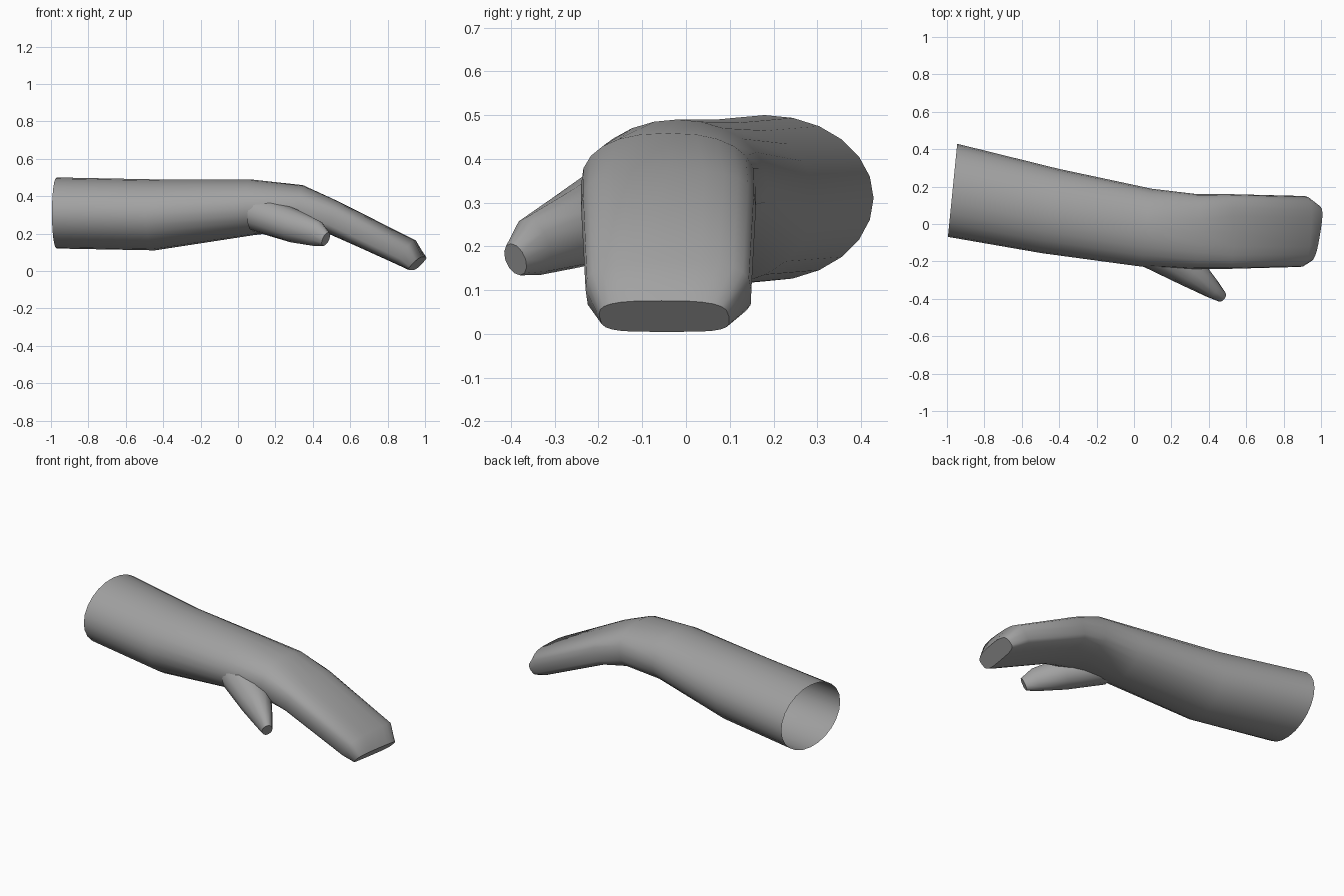
import bpy, bmesh, math
from mathutils import Vector

cube = bpy.data.objects.get("Cube")
if cube:
    bpy.data.objects.remove(cube, do_unlink=True)


def plain_material(name, shade):
    colour = (shade, shade, shade, 1)
    material = bpy.data.materials.new(name)
    material.use_nodes = True
    material.diffuse_color = colour
    material.node_tree.nodes["Principled BSDF"].inputs["Base Color"].default_value = colour
    return material


def rounded(value, power):
    """One coordinate of a rounded-square outline; a power of two gives an ellipse."""
    return math.copysign(abs(value) ** (2 / power), value)


def ring(x, y, z, width, height, power=2):
    return {"centre": Vector((x, y, z)), "width": width, "height": height, "power": power}


def outline(section, direction, sides):
    """Points of a section square to the limb, with a flatter underside where it is boxy."""
    across = Vector((0, 0, 1)).cross(direction).normalized()
    upward = direction.cross(across).normalized()
    points = []
    for step in range(sides):
        angle = math.tau * step / sides
        power = section["power"]
        if math.sin(angle) < 0:
            power = power * 2 - 2
        sideways = across * section["width"] * rounded(math.cos(angle), power)
        vertical = upward * section["height"] * rounded(math.sin(angle), power)
        points.append(section["centre"] + sideways + vertical)
    return points


def limb(name, material, sides, start_direction, sections):
    """Skin the sections along their centre line, open at the start and capped at the tip."""
    centres = [section["centre"] for section in sections]
    spans = [(after - before).normalized() for before, after in zip(centres, centres[1:])]
    bends = [before + after for before, after in zip(spans, spans[1:])]
    directions = [Vector(start_direction)] + bends + [spans[-1]]

    bm = bmesh.new()
    loops = [[bm.verts.new(point) for point in outline(section, direction, sides)]
             for section, direction in zip(sections, directions)]
    for near, far in zip(loops, loops[1:]):
        for here in range(sides):
            beside = (here + 1) % sides
            bm.faces.new((near[here], near[beside], far[beside], far[here]))
    bm.faces.new(loops[-1])

    mesh = bpy.data.meshes.new(name)
    bm.to_mesh(mesh)
    bm.free()
    mesh.materials.append(material)
    limb_object = bpy.data.objects.new(name, mesh)
    bpy.context.collection.objects.link(limb_object)
    bpy.ops.object.select_all(action='DESELECT')
    limb_object.select_set(True)
    bpy.context.view_layer.objects.active = limb_object
    bpy.ops.object.shade_smooth_by_angle(angle=math.radians(60))


skin = plain_material("plain grey", 0.36)

# Forearm, wrist, knuckles and closed fingers
limb("forearm_and_hand", skin, sides=24, start_direction=(1, -0.1, 0), sections=[
    ring(x=-0.97, y=0.18, z=0.31, width=0.25, height=0.19),
    ring(x=-0.45, y=0.07, z=0.3, width=0.23, height=0.19),
    ring(x=0.07, y=-0.02, z=0.34, width=0.21, height=0.15),
    ring(x=0.33, y=-0.04, z=0.34, width=0.2, height=0.12, power=2.4),
    ring(x=0.5, y=-0.04, z=0.29, width=0.2, height=0.09, power=3),
    ring(x=0.9, y=-0.04, z=0.1, width=0.19, height=0.08, power=3),
    ring(x=0.96, y=-0.05, z=0.04, width=0.15, height=0.05, power=3),
])

# Thumb spreading out of the palm
limb("thumb", skin, sides=12, start_direction=(1, -0.5, -0.2), sections=[
    ring(x=0.1, y=-0.13, z=0.31, width=0.11, height=0.1),
    ring(x=0.3, y=-0.25, z=0.24, width=0.09, height=0.09),
    ring(x=0.42, y=-0.35, z=0.2, width=0.05, height=0.07),
    ring(x=0.47, y=-0.39, z=0.17, width=0.03, height=0.04),
])
